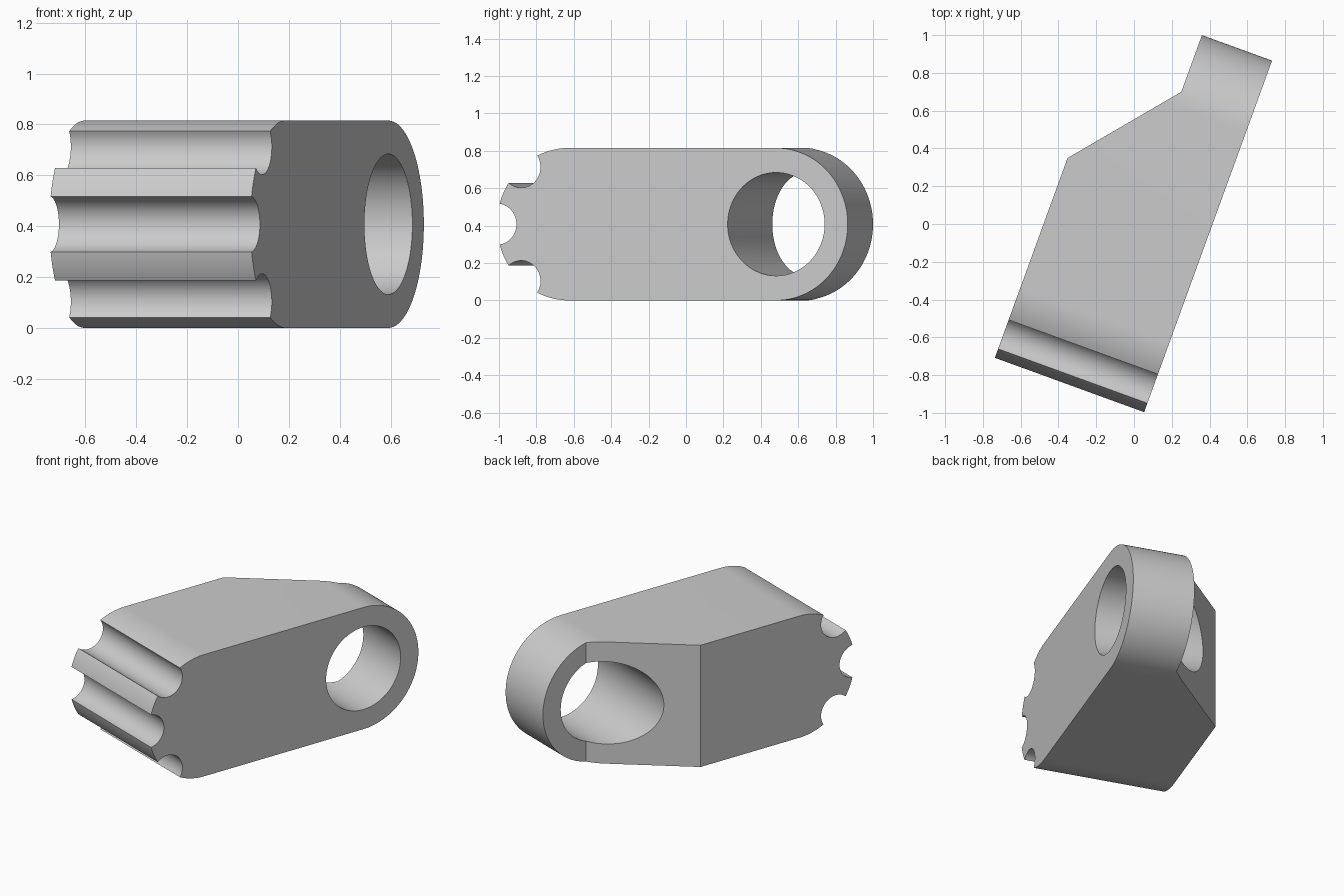
import bpy, bmesh, math
from mathutils import Matrix

if "Cube" in bpy.data.objects:
    bpy.data.objects.remove(bpy.data.objects["Cube"])

R, MID = 0.4075, 0.4075          # end radius and centre height
FRONT, BACK = -0.525, 0.655      # centres of the two rounded ends
LEFT, RIGHT = -0.450, 0.391      # width limits
TURN = math.radians(-20)

grey = bpy.data.materials.new("light grey")
grey.diffuse_color = (0.6, 0.6, 0.6, 1)
grey.use_nodes = True
grey.node_tree.nodes["Principled BSDF"].inputs["Base Color"].default_value = grey.diffuse_color


def arc(cx, cz, r, a0, a1, n):
    """Points on an arc, angles in degrees."""
    angles = [math.radians(a0 + (a1 - a0) * i / n) for i in range(n + 1)]
    return [(cx + r * math.cos(a), cz + r * math.sin(a)) for a in angles]


def prism(name, points, offset):
    """Extrude a closed loop of 3D points by an offset."""
    bm = bmesh.new()
    face = bm.faces.new([bm.verts.new(p) for p in points])
    out = bmesh.ops.extrude_face_region(bm, geom=[face])
    moved = [v for v in out["geom"] if isinstance(v, bmesh.types.BMVert)]
    bmesh.ops.translate(bm, vec=offset, verts=moved)
    bmesh.ops.recalc_face_normals(bm, faces=bm.faces)
    mesh = bpy.data.meshes.new(name)
    bm.to_mesh(mesh)
    bm.free()
    ob = bpy.data.objects.new(name, mesh)
    bpy.context.collection.objects.link(ob)
    mesh.materials.append(grey)
    return ob


# side outline: round back end, then front end scalloped by three grooves
outline = arc(BACK, MID, R, -90, 90, 64)
NOTCH = 0.11
half = 2 * math.asin(NOTCH / (2 * R))       # half angle a groove takes from the rim
half_deg = math.degrees(half)
start = 90
for a in (131.6, 180, 228.4):
    outline += arc(FRONT, MID, R, start, a - half_deg, 12)
    cx = FRONT + R * math.cos(math.radians(a))
    cz = MID + R * math.sin(math.radians(a))
    sweep = 90 - half_deg / 2               # groove runs inside the rim
    outline += arc(cx, cz, NOTCH, a + 180 - sweep, a + 180 + sweep, 24)[::-1][1:-1]
    start = a + half_deg
outline += arc(FRONT, MID, R, start, 270, 12)

body = prism("link_body", [(LEFT, y, z) for y, z in outline], (RIGHT - LEFT, 0, 0))

# cutters: through hole and the slanted relief beside the eye
hole = prism("hole_cutter", [(-0.8, y, z) for y, z in arc(BACK, MID, 0.276, 0, 360, 96)[:-1]],
             (1.6, 0, 0))
relief = prism("relief_cutter",
               [(x, y, -0.2) for x, y in ((-0.004, 0.743), (-0.004, 1.3), (-0.7, 1.3),
                                          (-0.7, -0.092), (-0.450, 0.208))],
               (0, 0, 1.3))
for cutter in (relief, hole):
    mod = body.modifiers.new(cutter.name, 'BOOLEAN')
    mod.operation = 'DIFFERENCE'
    mod.solver = 'EXACT'
    mod.object = cutter

# bake the cuts, turn the body and remove the helpers
deps = bpy.context.evaluated_depsgraph_get()
mesh = bpy.data.meshes.new_from_object(body.evaluated_get(deps))
body.modifiers.clear()
body.data = mesh
mesh.transform(Matrix.Rotation(TURN, 4, 'Z'))
for cutter in (relief, hole):
    bpy.data.objects.remove(cutter)

# smooth curved walls, sharp edges kept
bpy.context.view_layer.objects.active = body
body.select_set(True)
bpy.ops.object.shade_smooth_by_angle(angle=math.radians(25))
